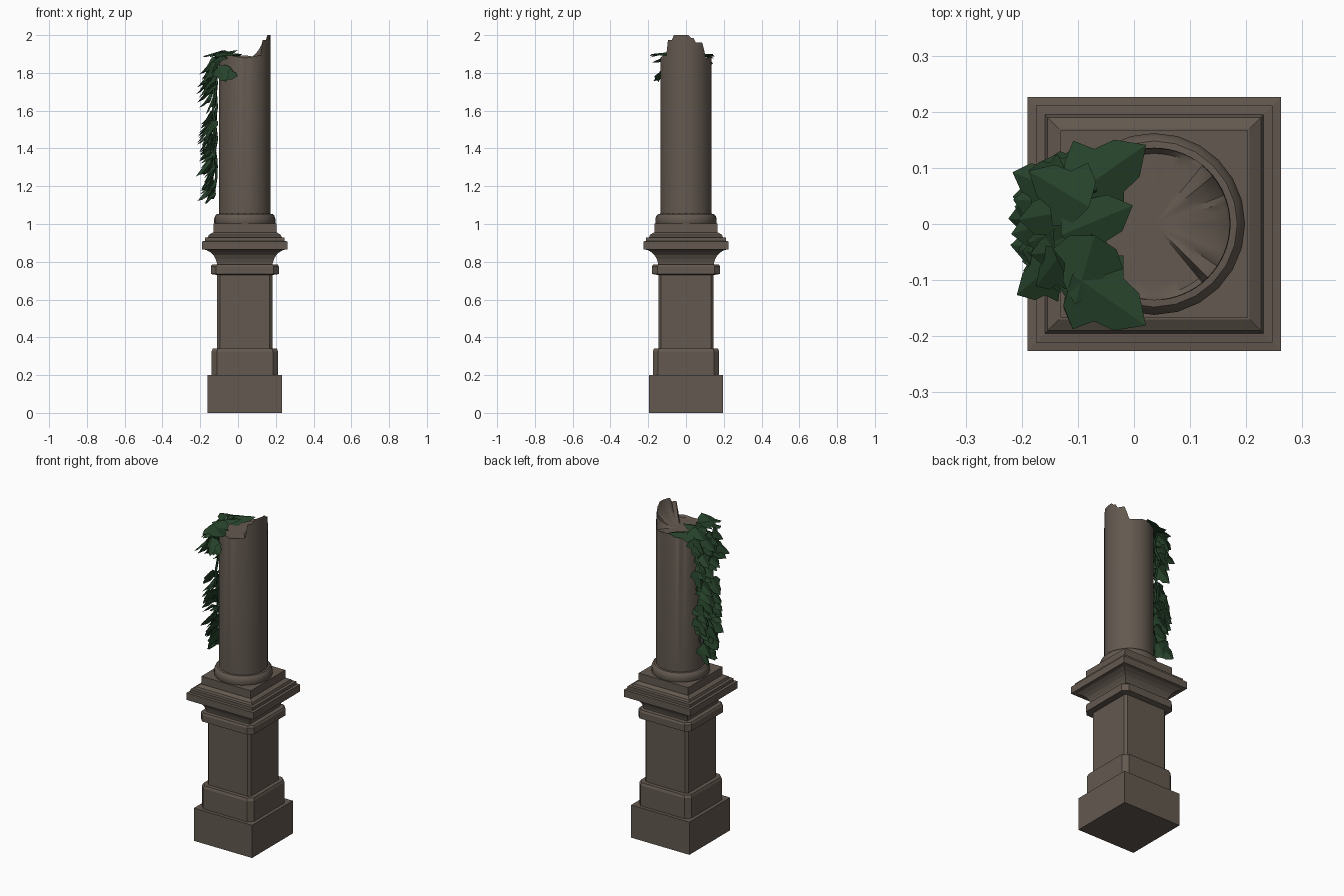
import bpy, bmesh, math, random
from mathutils import Vector

if "Cube" in bpy.data.objects:
    bpy.data.objects.remove(bpy.data.objects["Cube"])

random.seed(4)
CX = 0.036  # column axis


def material(name, col):
    m = bpy.data.materials.new(name)
    m.diffuse_color = (*col, 1)
    m.use_nodes = True
    m.node_tree.nodes["Principled BSDF"].inputs["Base Color"].default_value = m.diffuse_color
    return m


STONE = material("weathered stone", (0.125, 0.100, 0.080))
GREEN = material("ivy green", (0.020, 0.056, 0.024))


def finish(bm, name, mat, smooth=None, fix=True):
    if fix:
        bmesh.ops.recalc_face_normals(bm, faces=bm.faces)
    me = bpy.data.meshes.new(name)
    bm.to_mesh(me)
    bm.free()
    me.materials.append(mat)
    ob = bpy.data.objects.new(name, me)
    bpy.context.collection.objects.link(ob)
    if smooth:
        bpy.ops.object.select_all(action='DESELECT')
        ob.select_set(True)
        bpy.context.view_layer.objects.active = ob
        bpy.ops.object.shade_smooth_by_angle(angle=math.radians(smooth))
    return ob


def loft(rings, name, smooth=None):
    """Skin a stack of equal point rings and cap both ends."""
    bm = bmesh.new()
    vs = [[bm.verts.new(p) for p in r] for r in rings]
    n = len(vs[0])
    for a, b in zip(vs, vs[1:]):
        for i in range(n):
            j = (i + 1) % n
            bm.faces.new((a[i], a[j], b[j], b[i]))
    bm.faces.new(vs[0][::-1])
    bm.faces.new(vs[-1])
    return finish(bm, name, STONE, smooth)


def square(h, z, c=0.0):
    """Square ring of half width h, optionally with chamfered corners."""
    pts = []
    for sx, sy in ((1, 1), (-1, 1), (-1, -1), (1, -1)):
        if c:
            pair = [(sx * h, sy * (h - c)), (sx * (h - c), sy * h)]
            pts += pair if sx * sy > 0 else pair[::-1]
        else:
            pts.append((sx * h, sy * h))
    return [(CX + x, y, z) for x, y in pts]


def circle(r, z, n):
    return [(CX + r * math.cos(math.tau * i / n), r * math.sin(math.tau * i / n), z)
            for i in range(n)]


# Pedestal, bottom to top
loft([square(0.197, 0), square(0.197, 0.20)], "plinth")
loft([square(h, z, c) for h, z, c in
      ((0.176, 0.20, 0.028), (0.176, 0.325, 0.028), (0.170, 0.34, 0.028), (0.146, 0.34, 0.014))],
     "pedestal_foot")
loft([square(0.146, 0.33, 0.014), square(0.146, 0.74, 0.014)], "pedestal_body")
loft([square(h, z, c) for h, z, c in
      ((0.146, 0.73, 0.014), (0.180, 0.735, 0.028), (0.180, 0.775, 0.028), (0.174, 0.785, 0.028))],
     "pedestal_collar")
loft([square(h, z) for h, z in
      ((0.146, 0.78), (0.148, 0.795), (0.155, 0.815), (0.166, 0.835), (0.182, 0.85), (0.204, 0.863),
       (0.226, 0.865), (0.226, 0.908), (0.211, 0.910), (0.211, 0.928), (0.195, 0.930),
       (0.190, 0.943), (0.170, 0.955), (0.167, 0.955), (0.167, 1.003))], "cornice")

# Round base moulding of the column
loft([circle(r, z, 24) for r, z in
      ((0.155, 0.99), (0.162, 1.005), (0.162, 1.028), (0.157, 1.043), (0.148, 1.053), (0.13, 1.055))],
     "column_base", 40)


def rim_height(a):
    """Broken edge: tall shard on the right, low elsewhere."""
    d = math.degrees(a)
    d = d - 360 if d > 180 else d
    for lo, hi, z in ((-48, -32, 1.975), (-32, 10, 2.0), (10, 22, 1.985), (22, 40, 1.96), (40, 50, 1.925)):
        if lo <= d < hi:
            return z
    return 1.886 + 0.006 * math.sin(5 * a)


# Broken shaft: outer wall plus a hollowed, sloping fracture
N = 64
ang = [math.tau * i / N for i in range(N)]
rings = [circle(0.136, 1.04, N), circle(0.136, 1.88, N)]
rings.append([(CX + 0.135 * math.cos(a), 0.135 * math.sin(a), rim_height(a)) for a in ang])
for k in (0.93, 0.78, 0.6, 0.4, 0.2, 0.05):
    ring = []
    for a in ang:
        x, y = 0.135 * k * math.cos(a), 0.135 * k * math.sin(a)
        top = rim_height(a)
        z = 1.878 + max(0, top - 1.89) * max(0, (k - 0.1) / 0.9) ** 2.2
        ring.append((CX + x, y, z))
    rings.append(ring)
loft(rings, "broken_shaft", 35)

# Ivy leaves: folded, five-lobed cards
ivy = bmesh.new()
HALF = ((0.12, 0.34), (0.36, 0.50), (0.50, 0.29), (0.74, 0.25))


def leaf(pos, direction, normal, size):
    u = Vector(direction).normalized()
    v = Vector(normal).cross(u).normalized()
    w = u.cross(v)
    pos = Vector(pos)

    def vert(a, b):
        p = pos + size * (u * a + v * b - w * abs(b) * 0.3)
        p.x = max(p.x, -0.262)
        return ivy.verts.new(p)
    base, tip = vert(0, 0), vert(1, 0)
    ivy.faces.new([base, tip] + [vert(a, b) for a, b in HALF[::-1]])
    ivy.faces.new([tip, base] + [vert(a, -b) for a, b in HALF])


# Crown leaves draped over the broken edge
for pos, d, n, s in (
        ((-0.11, 0.05, 1.90), (0.13, 0.09, 0.0), (0, 0, 1), 0.16),
        ((-0.11, -0.09, 1.91), (0.13, -0.09, -0.01), (0, 0, 1), 0.16),
        ((-0.13, -0.02, 1.90), (0.12, 0.05, 0.02), (0, 0, 1), 0.14),
        ((-0.07, -0.02, 1.92), (-0.04, -0.14, -0.02), (0, 0, 1), 0.13),
        ((-0.08, 0.03, 1.92), (-0.10, 0.06, -0.03), (-0.2, 0, 1), 0.13),
        ((-0.09, -0.10, 1.89), (-0.02, -0.07, -0.03), (-0.2, 0, 1), 0.09),
        ((-0.08, -0.125, 1.80), (0.09, -0.05, -0.02), (0, -1, 0.5), 0.09),
        ((-0.10, -0.11, 1.84), (0.03, -0.06, -0.08), (-0.3, -1, 0.3), 0.11)):
    leaf(pos, d, n, s)

# Hanging clusters: (height, spread in z, spread in y, count)
for zc, dz, dy, count in ((1.84, 0.05, 0.085, 22), (1.73, 0.05, 0.06, 9), (1.57, 0.05, 0.05, 11),
                          (1.43, 0.06, 0.06, 18), (1.32, 0.04, 0.045, 6), (1.21, 0.04, 0.04, 10)):
    for _ in range(count):
        y = random.uniform(-dy, dy)
        pos = (random.uniform(-0.15, -0.115), y, zc + random.uniform(-dz, dz))
        out = random.uniform(0.25, 0.9)
        leaf(pos, (-out, y * 5 + random.uniform(-0.3, 0.3), -0.85),
             (-1, random.uniform(-0.3, 0.3), out), random.uniform(0.085, 0.135))
finish(ivy, "ivy_leaves", GREEN, fix=False)

# Hanging vines
for k, (y0, end) in enumerate(((0.02, 1.15), (-0.03, 1.3), (0.05, 1.45))):
    cu = bpy.data.curves.new("vine", 'CURVE')
    cu.dimensions = '3D'
    cu.bevel_depth = 0.007
    cu.bevel_resolution = 0
    sp = cu.splines.new('POLY')
    sp.points.add(8)
    for i, p in enumerate(sp.points):
        t = i / 8
        x = -0.07 if i == 0 else -0.122 - 0.01 * math.sin(i * 1.7 + k)
        p.co = (x, y0 + 0.015 * math.sin(i * 2 + k), 1.90 + (end - 1.90) * t, 1)
    cu.materials.append(GREEN)
    ob = bpy.data.objects.new("ivy_vine", cu)
    bpy.context.collection.objects.link(ob)
